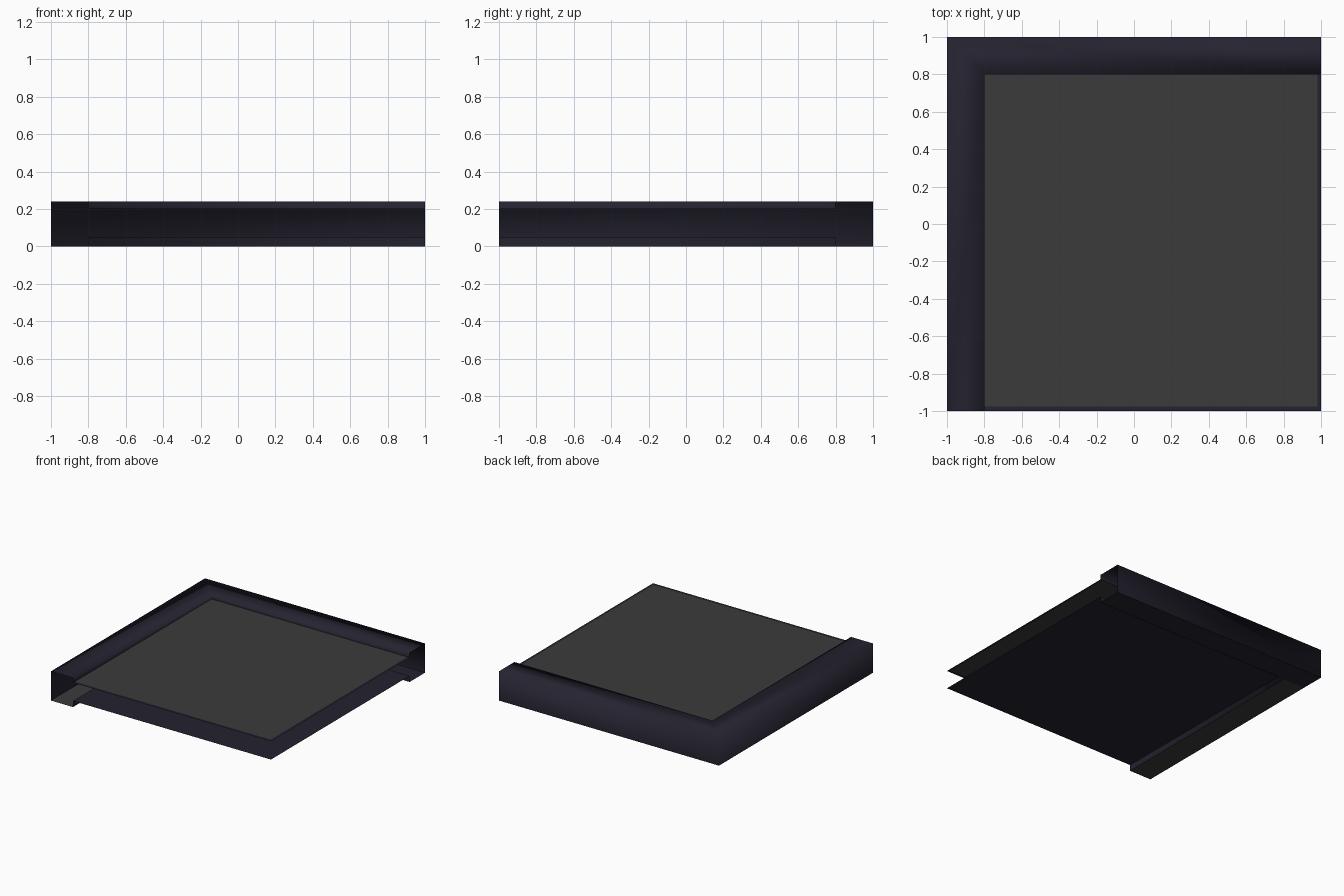
import bpy, bmesh

if "Cube" in bpy.data.objects:
    bpy.data.objects.remove(bpy.data.objects["Cube"])


def material(name, rgb):
    m = bpy.data.materials.new(name)
    m.diffuse_color = (*rgb, 1.0)
    m.use_nodes = True
    m.node_tree.nodes["Principled BSDF"].inputs["Base Color"].default_value = m.diffuse_color
    return m


NAVY = material("dark_navy", (0.0175, 0.0165, 0.029))
GREY = material("dark_grey", (0.044, 0.044, 0.043))


def finish(name, bm, mat, smooth=False):
    me = bpy.data.meshes.new(name)
    bm.to_mesh(me)
    bm.free()
    me.materials.append(mat)
    for p in me.polygons:
        p.use_smooth = smooth
    ob = bpy.data.objects.new(name, me)
    bpy.context.collection.objects.link(ob)
    return ob


def sheet(name, x0, x1, y0, y1, z, mat, up=True):
    """Single horizontal sheet facing up or down."""
    bm = bmesh.new()
    pts = [(x0, y0), (x1, y0), (x1, y1), (x0, y1)]
    if not up:
        pts.reverse()
    bm.faces.new([bm.verts.new((x, y, z)) for x, y in pts])
    return finish(name, bm, mat)


# Hollow L-shaped rim: (inset, height) profile swept round the mitred corner
profile = [(0.2, 0.2), (0.2, 0.24), (0.0, 0.24), (0.0, 0.0), (0.2, 0.0), (0.2, 0.05)]
bm = bmesh.new()
rows = []
for d, z in profile:
    path = [(1, 1 - d), (-1 + d, 1 - d), (-1 + d, -1)]
    rows.append([bm.verts.new((x, y, z)) for x, y in path])
for k, (a, b) in enumerate(zip(rows, rows[1:])):
    if k == 3:          # undersides are separate coloured strips
        continue
    for i in range(2):
        bm.faces.new((a[i], a[i + 1], b[i + 1], b[i]))
bm.normal_update()
# turn the whole strip so the outer walls face outwards
outer = [f for f in bm.faces if f.calc_center_median().y > 0.99][0]
if outer.normal.y < 0:
    bmesh.ops.reverse_faces(bm, faces=bm.faces[:])
finish("raised_rim", bm, NAVY, smooth=True)

# Undersides of the rim
sheet("back_rim_underside", -1, 1, 0.8, 1, 0.0, NAVY, up=False)
sheet("left_rim_underside", -1, -0.8, -1, 0.8, 0.0, GREY, up=False)

# Lower panel
sheet("lower_panel", -0.8, 1, -1, 0.8, 0.05, NAVY, up=False)

# Upper panel with a thin dark border on its two open edges
sheet("upper_panel", -0.8, 0.98, -0.975, 0.8, 0.2, GREY)
sheet("front_border", -0.8, 1, -1, -0.975, 0.2, NAVY)
sheet("right_border", 0.98, 1, -0.975, 0.8, 0.2, NAVY)
